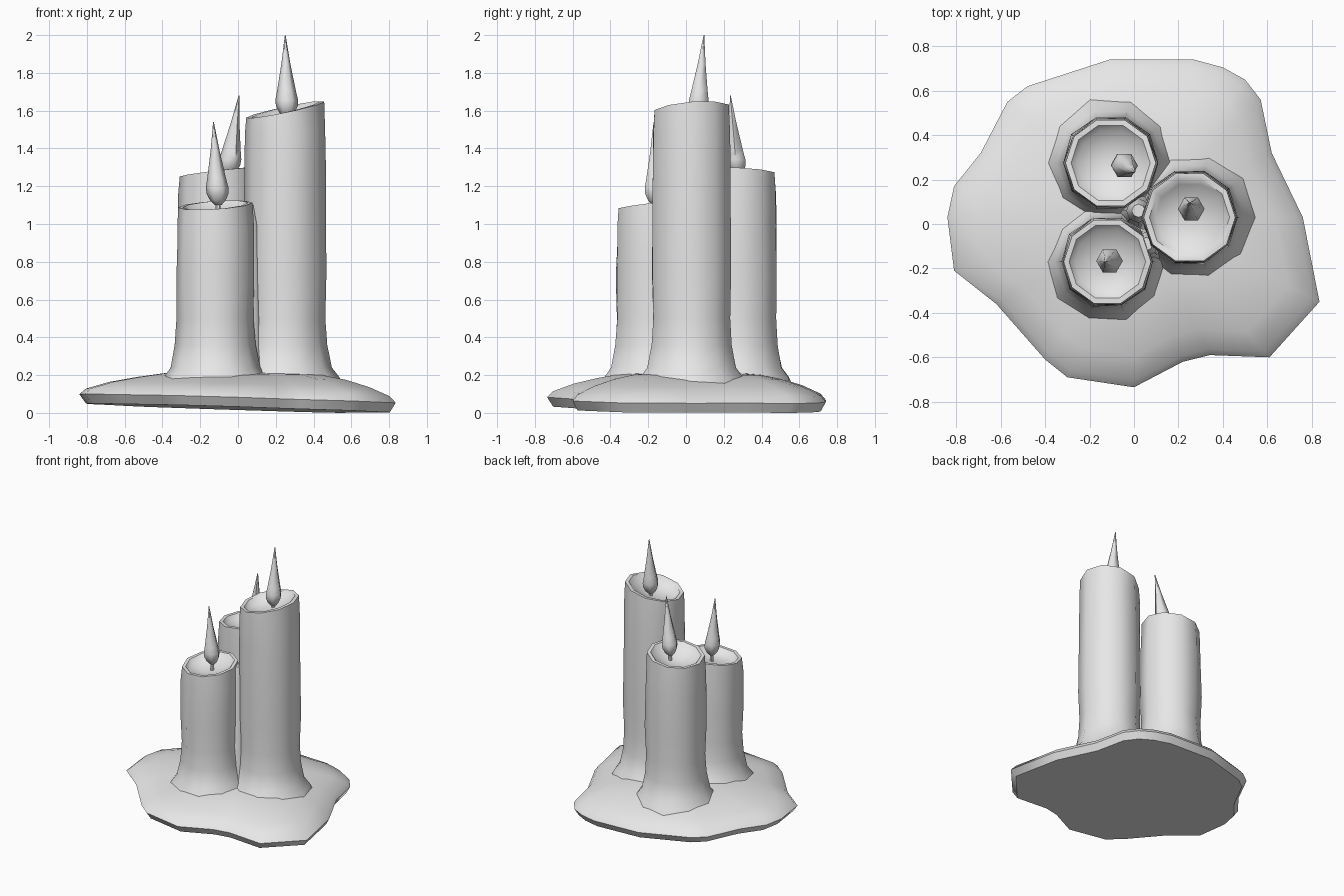
import bpy
import math
from mathutils import Vector

cube = bpy.data.objects.get("Cube")
if cube:
    bpy.data.objects.remove(cube, do_unlink=True)

wax = bpy.data.materials.new("pale grey wax")
wax.use_nodes = True
GREY = (0.8, 0.8, 0.8, 1)
wax.diffuse_color = GREY
wax.node_tree.nodes["Principled BSDF"].inputs["Base Color"].default_value = GREY


def loft(name, rings, sharp=50):
    """Skin a stack of equal-length closed rings and cap both ends."""
    n = len(rings[0])
    verts = [p for ring in rings for p in ring]
    faces = [tuple(reversed(range(n)))]
    for k in range(len(rings) - 1):
        for i in range(n):
            j = (i + 1) % n
            faces.append((k * n + i, k * n + j, (k + 1) * n + j, (k + 1) * n + i))
    last = (len(rings) - 1) * n
    faces.append(tuple(range(last, last + n)))
    mesh = bpy.data.meshes.new(name)
    mesh.from_pydata(verts, [], faces)
    mesh.materials.append(wax)
    obj = bpy.data.objects.new(name, mesh)
    bpy.context.collection.objects.link(obj)
    bpy.ops.object.select_all(action="DESELECT")
    obj.select_set(True)
    bpy.context.view_layer.objects.active = obj
    bpy.ops.object.shade_smooth_by_angle(angle=math.radians(sharp))
    return obj


def circle(x, y, z, r, n):
    return [Vector((x + r * math.cos(math.tau * i / n),
                    y + r * math.sin(math.tau * i / n), z)) for i in range(n)]


# Melted puddle: irregular outline drawn in towards the candle feet
outline = [(-.84, .03), (-.81, -.21), (-.62, -.36), (-.40, -.61), (-.30, -.69),
           (0, -.735), (.22, -.62), (.34, -.59), (.61, -.60), (.835, -.35),
           (.76, .03), (.62, .32), (.57, .56), (.50, .65), (.40, .705),
           (.27, .74), (-.11, .74), (-.48, .62), (-.57, .55), (-.69, .32), (-.81, .17)]
hub = Vector((0.05, 0.05))


def puddle_ring(scale, lift, follow):
    ring = []
    for x, y in outline:
        p = hub + (Vector((x, y)) - hub) * scale
        floor = max(0, 0.024 - 0.03 * x - 0.012 * y)
        ring.append(Vector((p.x, p.y, floor * follow + lift)))
    return ring


loft("wax_puddle", [puddle_ring(.96, 0, 1), puddle_ring(1, .05, 1),
                    puddle_ring(.96, .085, .9), puddle_ring(.82, .135, .6),
                    puddle_ring(.66, .175, .3), puddle_ring(.5, .2, .2),
                    puddle_ring(.2, .22, 0)])


# Candles: flared foot, slightly lumpy shaft, tilted rim and a sunken pool
def candle(name, x, y, r, top, tilt, tilt_deg, lump, pool):
    n = 10
    rings = []
    for f, scale in ((.1, 1.5), (.19, 1.32), (.24, 1.14), (.36, 1.03), (.5, .99),
                     (.72, 1.02), (top * .8, 1.0), (top - .12, .99)):
        ring = circle(x, y, f, r, n)
        for i, p in enumerate(ring):
            wave = 1 + lump * math.sin(i * 2.3 + f * 7)
            p.x = x + (p.x - x) * scale * wave
            p.y = y + (p.y - y) * scale * wave
        rings.append(ring)
    for scale, drop in ((.96, 0), (.84, 0), (.72, .03), (.25, pool)):
        ring = circle(x, y, top - drop, r * scale, n)
        for i, p in enumerate(ring):
            a = math.tau * i / n - math.radians(tilt_deg)
            p.z += tilt * math.cos(a) * (1 if scale > .5 else .3)
        rings.append(ring)
    loft(name, rings)


# Flames: six-sided teardrops leaning towards the tip, each on a thin wick
def flame(name, base, tip, wick_foot):
    base, tip = Vector(base), Vector(tip)
    rings = []
    for t, r in ((0, .018), (.06, .042), (.14, .058), (.21, .06),
                 (.32, .05), (.65, .024), (1, .002)):
        p = base.lerp(tip, t)
        rings.append(circle(p.x, p.y, p.z, r, 6))
    loft(name + "_flame", rings, 60)
    loft(name + "_wick", [circle(base.x, base.y, wick_foot, .013, 6),
                          circle(base.x, base.y, base.z + .02, .013, 6)])


candle("tall_candle", .25, .03, .215, 1.605, .045, 20, .008, .06)
candle("back_candle", -.105, .275, .212, 1.275, .025, -20, .015, .07)
candle("front_candle", -.12, -.17, .205, 1.1, .025, 60, .02, .05)

flame("tall", (.26, .06, 1.565), (.25, .095, 2), 1.5)
flame("back", (-.055, .27, 1.25), (.005, .235, 1.68), 1.17)
flame("front", (-.105, -.165, 1.1), (-.13, -.17, 1.54), 1.02)

# Run of wax bridging the gaps between candles
for name, x, y, high in (("front_wax_web", .055, -.09, 1.1),
                         ("centre_wax_web", .02, .06, 1.05)):
    loft(name, [circle(x, y, .15, .11, 8), circle(x, y, .35, .07, 8),
                circle(x, y, high - .1, .055, 8), circle(x, y, high, .03, 8)])
